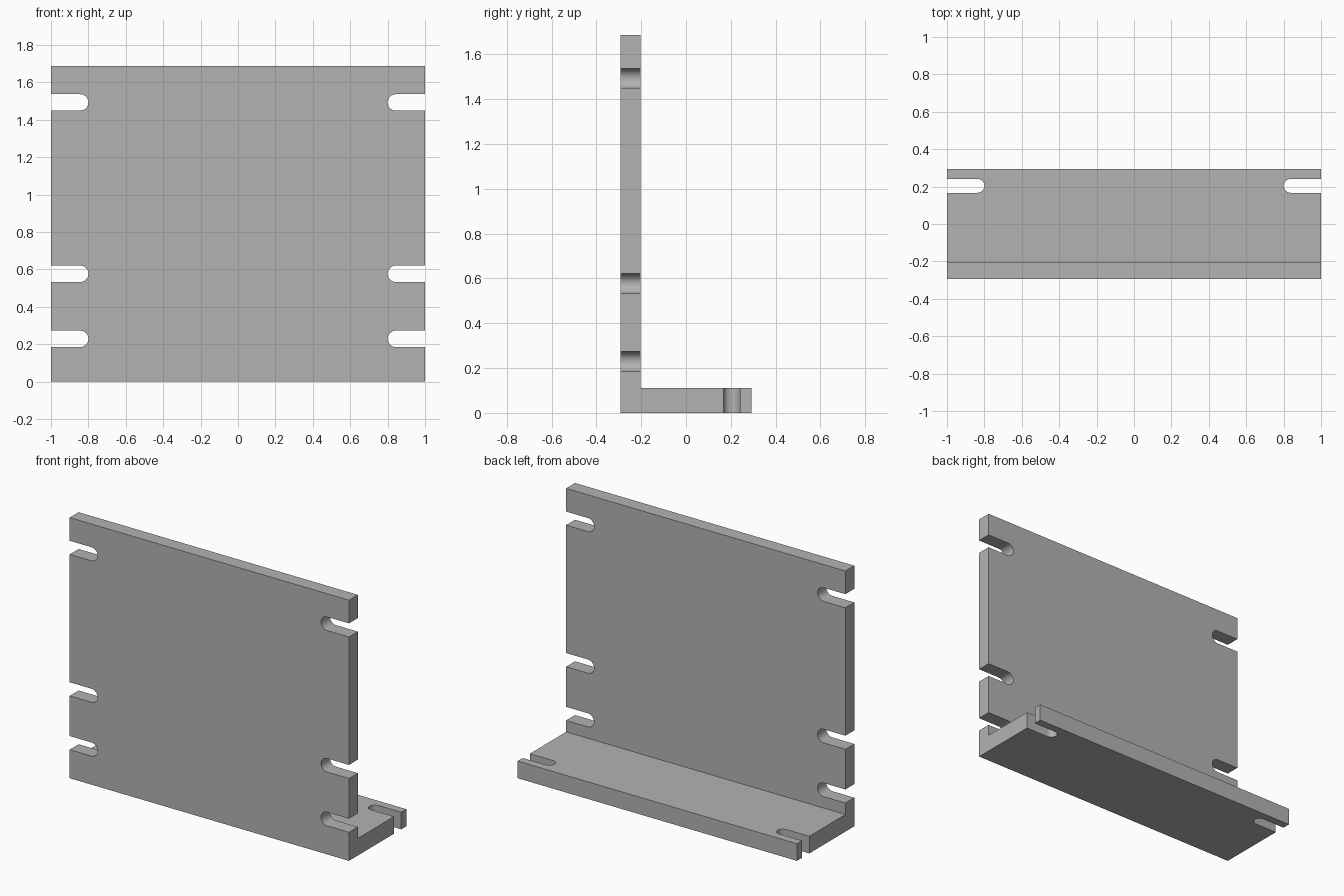
import bpy, bmesh, math

cube = bpy.data.objects.get("Cube")
if cube:
    bpy.data.objects.remove(cube, do_unlink=True)

HALF_W, HALF_D, HEIGHT = 1.0, 0.293, 1.687
WALL_BACK, BASE_TOP = -0.202, 0.111
SLOT_END = 0.8

grey = bpy.data.materials.new("plain grey")
grey.use_nodes = True
colour = (0.45, 0.45, 0.45, 1)
grey.diffuse_color = colour
grey.node_tree.nodes["Principled BSDF"].inputs["Base Color"].default_value = colour


def prism(name, points, offset):
    """Extrude a closed outline of 3D points along an offset."""
    bm = bmesh.new()
    face = bm.faces.new([bm.verts.new(p) for p in points])
    extruded = bmesh.ops.extrude_face_region(bm, geom=[face])["geom"]
    verts = [v for v in extruded if isinstance(v, bmesh.types.BMVert)]
    bmesh.ops.translate(bm, verts=verts, vec=offset)
    bmesh.ops.recalc_face_normals(bm, faces=bm.faces)
    mesh = bpy.data.meshes.new(name)
    bm.to_mesh(mesh)
    bm.free()
    mesh.materials.append(grey)
    obj = bpy.data.objects.new(name, mesh)
    bpy.context.collection.objects.link(obj)
    return obj


def slot_outline(side, centre, radius, steps=16):
    """Open-ended slot with a round inner end, as (x, across) pairs."""
    pts = [(HALF_W + 0.1, centre - radius)]
    for i in range(steps + 1):
        a = math.pi * i / steps
        pts.append((SLOT_END + radius - radius * math.sin(a),
                    centre - radius * math.cos(a)))
    pts.append((HALF_W + 0.1, centre + radius))
    return [(side * x, c) for x, c in pts]


# L-shaped bracket: upright plate with a foot along the back
profile = [(-HALF_D, 0), (HALF_D, 0), (HALF_D, BASE_TOP),
           (WALL_BACK, BASE_TOP), (WALL_BACK, HEIGHT), (-HALF_D, HEIGHT)]
bracket = prism("angle_bracket", [(-HALF_W, y, z) for y, z in profile],
                (2 * HALF_W, 0, 0))

# Mounting slots, mirrored on both side edges
cutters = []
for side, label in ((1, "left"), (-1, "right")):
    for z in (0.229, 0.577, 1.493):
        outline = slot_outline(side, z, 0.044)
        # stop just behind the plate so the foot stays whole
        cutters.append(prism(f"{label}_plate_slot_cutter",
                             [(x, -0.4, c) for x, c in outline], (0, 0.3, 0)))
    outline = slot_outline(side, 0.204, 0.037)
    cutters.append(prism(f"{label}_foot_slot_cutter",
                         [(x, c, -0.1) for x, c in outline], (0, 0, 0.3)))

for cutter in cutters:
    cutter.hide_render = True
    cut = bracket.modifiers.new(cutter.name, "BOOLEAN")
    cut.operation = "DIFFERENCE"
    cut.solver = "EXACT"
    cut.object = cutter

# Apply the cuts and remove the helpers
bpy.context.view_layer.objects.active = bracket
bracket.select_set(True)
for modifier in list(bracket.modifiers):
    bpy.ops.object.modifier_apply(modifier=modifier.name)
for cutter in cutters:
    bpy.data.objects.remove(cutter, do_unlink=True)
bpy.ops.object.shade_smooth_by_angle(angle=math.radians(30))
